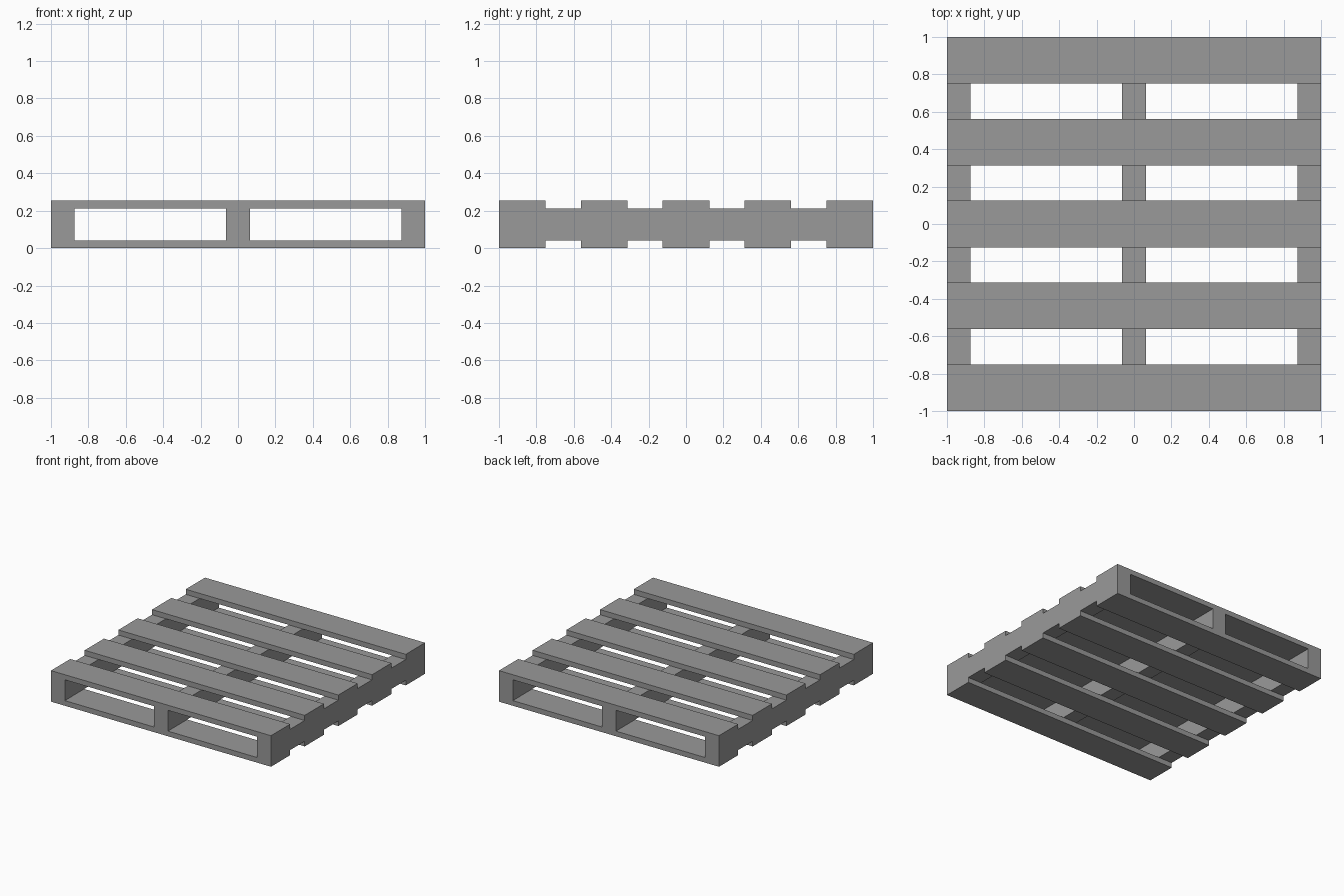
import bpy

cube = bpy.data.objects.get("Cube")
if cube:
    bpy.data.objects.remove(cube, do_unlink=True)

HEIGHT = 0.255
BOARD = 0.042          # board thickness
BOARD_WIDTH = 0.25
BEAM_WIDTH = 0.126

grey = bpy.data.materials.new("plain_grey")
grey.use_nodes = True
colour = (0.32, 0.32, 0.32, 1)
grey.diffuse_color = colour
grey.node_tree.nodes["Principled BSDF"].inputs["Base Color"].default_value = colour


def box(name, centre, size):
    bpy.ops.mesh.primitive_cube_add(size=1, location=centre)
    obj = bpy.context.object
    obj.name = name
    obj.scale = size
    bpy.ops.object.transform_apply(location=False, rotation=False, scale=True)
    obj.data.materials.append(grey)
    return obj


# Three beams running front to back
edge = 1 - BEAM_WIDTH / 2
for side, x in (("right", -edge), ("middle", 0), ("left", edge)):
    box(f"{side}_beam", (x, 0, HEIGHT / 2), (BEAM_WIDTH, 2, HEIGHT - 2 * BOARD))

# Five evenly spaced boards across the top and the bottom
pitch = (2 - BOARD_WIDTH) / 4
for layer, z in (("bottom", BOARD / 2), ("top", HEIGHT - BOARD / 2)):
    for i in range(5):
        box(f"{layer}_board_{i + 1}", (0, (i - 2) * pitch, z), (2, BOARD_WIDTH, BOARD))
